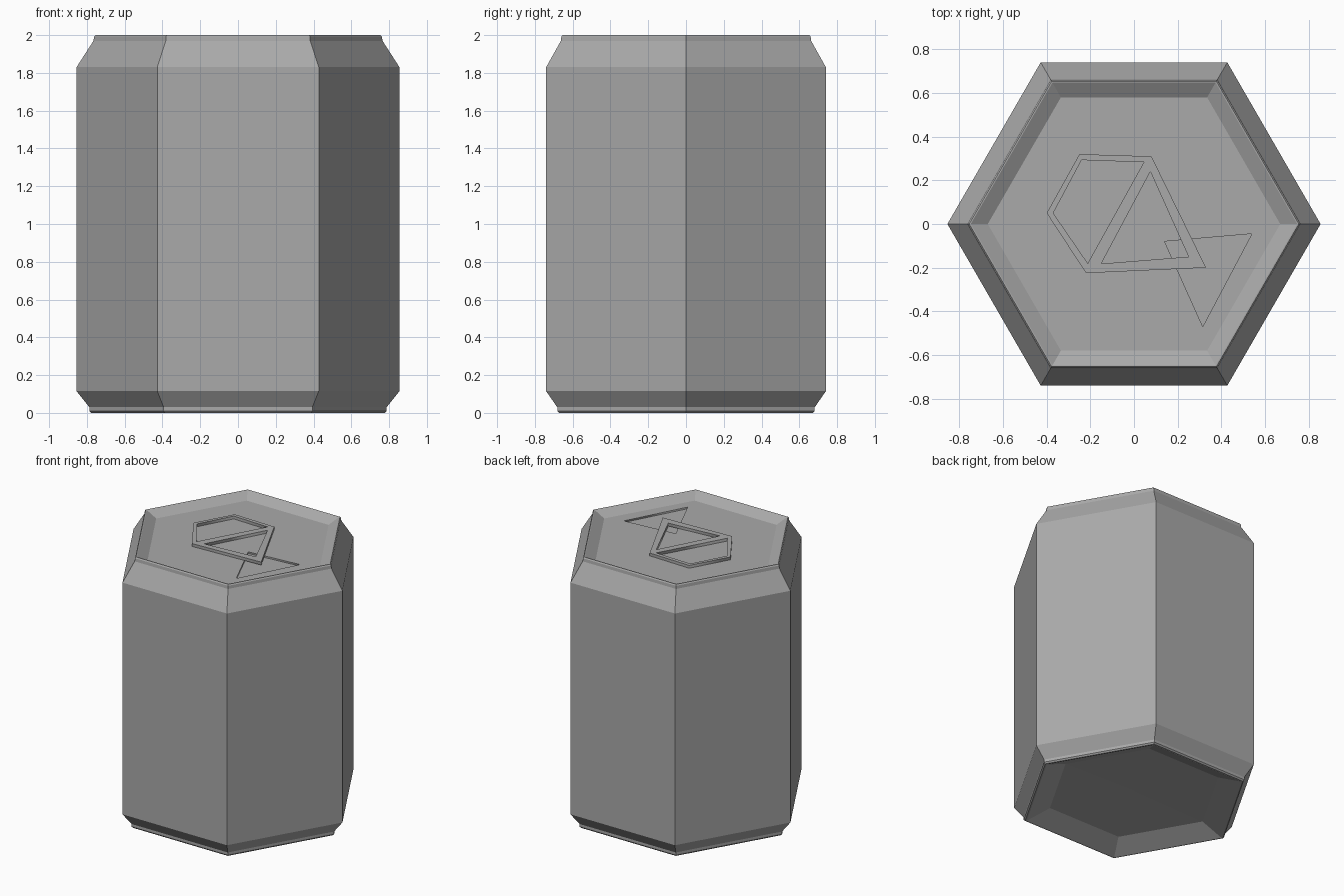
import bpy
import bmesh
import math

cube = bpy.data.objects.get("Cube")
if cube:
    bpy.data.objects.remove(cube, do_unlink=True)

grey = bpy.data.materials.new("metal grey")
grey.use_nodes = True
grey.diffuse_color = (0.4, 0.4, 0.4, 1)
for node in grey.node_tree.nodes:
    if node.type == 'BSDF_PRINCIPLED':
        node.inputs["Base Color"].default_value = grey.diffuse_color


def add_object(name, data):
    obj = bpy.data.objects.new(name, data)
    bpy.context.scene.collection.objects.link(obj)
    return obj


def hex_body(name, profile, low_centre):
    """Stack hexagonal rings along a (radius, height) profile and cap both ends."""
    bm = bmesh.new()
    rings = []
    for r, z in profile:
        rings.append([bm.verts.new((r * math.cos(k * math.pi / 3),
                                    r * math.sin(k * math.pi / 3), z))
                      for k in range(6)])
    for a, b in zip(rings, rings[1:]):
        for k in range(6):
            n = (k + 1) % 6
            bm.faces.new((a[k], a[n], b[n], b[k]))
    # Shallow dome underneath, flat lid on top
    centre = bm.verts.new((0, 0, low_centre))
    for k in range(6):
        bm.faces.new((centre, rings[0][(k + 1) % 6], rings[0][k]))
    bm.faces.new(rings[-1])
    bmesh.ops.recalc_face_normals(bm, faces=bm.faces[:])
    mesh = bpy.data.meshes.new(name)
    bm.to_mesh(mesh)
    bm.free()
    mesh.materials.append(grey)
    return add_object(name, mesh)


def flat_plate(name, outlines, z, thickness):
    """Extruded plate; inner outlines become holes."""
    curve = bpy.data.curves.new(name, 'CURVE')
    curve.dimensions = '2D'
    curve.fill_mode = 'BOTH'
    curve.extrude = thickness / 2
    for points in outlines:
        spline = curve.splines.new('POLY')
        spline.points.add(len(points) - 1)
        for p, (x, y) in zip(spline.points, points):
            p.co = (x, y, 0, 1)
        spline.use_cyclic_u = True
    temp = add_object(name + " outline", curve)
    bpy.context.view_layer.update()
    mesh = bpy.data.meshes.new_from_object(
        temp.evaluated_get(bpy.context.evaluated_depsgraph_get()))
    bpy.data.objects.remove(temp, do_unlink=True)
    bm = bmesh.new()
    bm.from_mesh(mesh)
    bmesh.ops.remove_doubles(bm, verts=bm.verts[:], dist=0.0005)
    bmesh.ops.recalc_face_normals(bm, faces=bm.faces[:])
    bm.to_mesh(mesh)
    bm.free()
    mesh.name = name
    mesh.materials.clear()
    mesh.materials.append(grey)
    obj = add_object(name, mesh)
    obj.location.z = z
    return obj


# Can body: dished base, chamfered ends, bevelled rims and recessed lid
LID = 1.957
body = hex_body("can_body", [
    (0.60, 0.065), (0.765, 0.0), (0.777, 0.0), (0.787, 0.01), (0.787, 0.03),
    (0.855, 0.115), (0.855, 1.83), (0.765, 1.97), (0.762, 1.992),
    (0.755, 2.0), (0.748, 2.0), (0.67, LID),
], 0.08)

# Triangular opening pressed into the lid
opening = [(0.54, -0.045), (0.14, -0.08), (0.315, -0.47)]
cutter = flat_plate("opening_cutter", [opening], LID + 0.004, 0.032)
cutter.hide_render = True
cut = body.modifiers.new("opening", 'BOOLEAN')
cut.operation = 'DIFFERENCE'
cut.solver = 'EXACT'
cut.object = cutter
bpy.context.view_layer.objects.active = body
body.select_set(True)
bpy.ops.object.modifier_apply(modifier=cut.name)
bpy.data.objects.remove(cutter, do_unlink=True)

# Pull tab with two finger holes
outer = [(-0.40, 0.05), (-0.25, 0.32), (0.08, 0.31), (0.33, -0.20), (-0.22, -0.225)]
finger_hole = [(-0.37, 0.05), (-0.24, 0.293), (0.045, 0.283), (-0.212, -0.18)]
front_hole = [(0.075, 0.24), (0.25, -0.15), (-0.15, -0.182)]
flat_plate("pull_tab", [outer, finger_hole, front_hole], LID + 0.01, 0.022)
